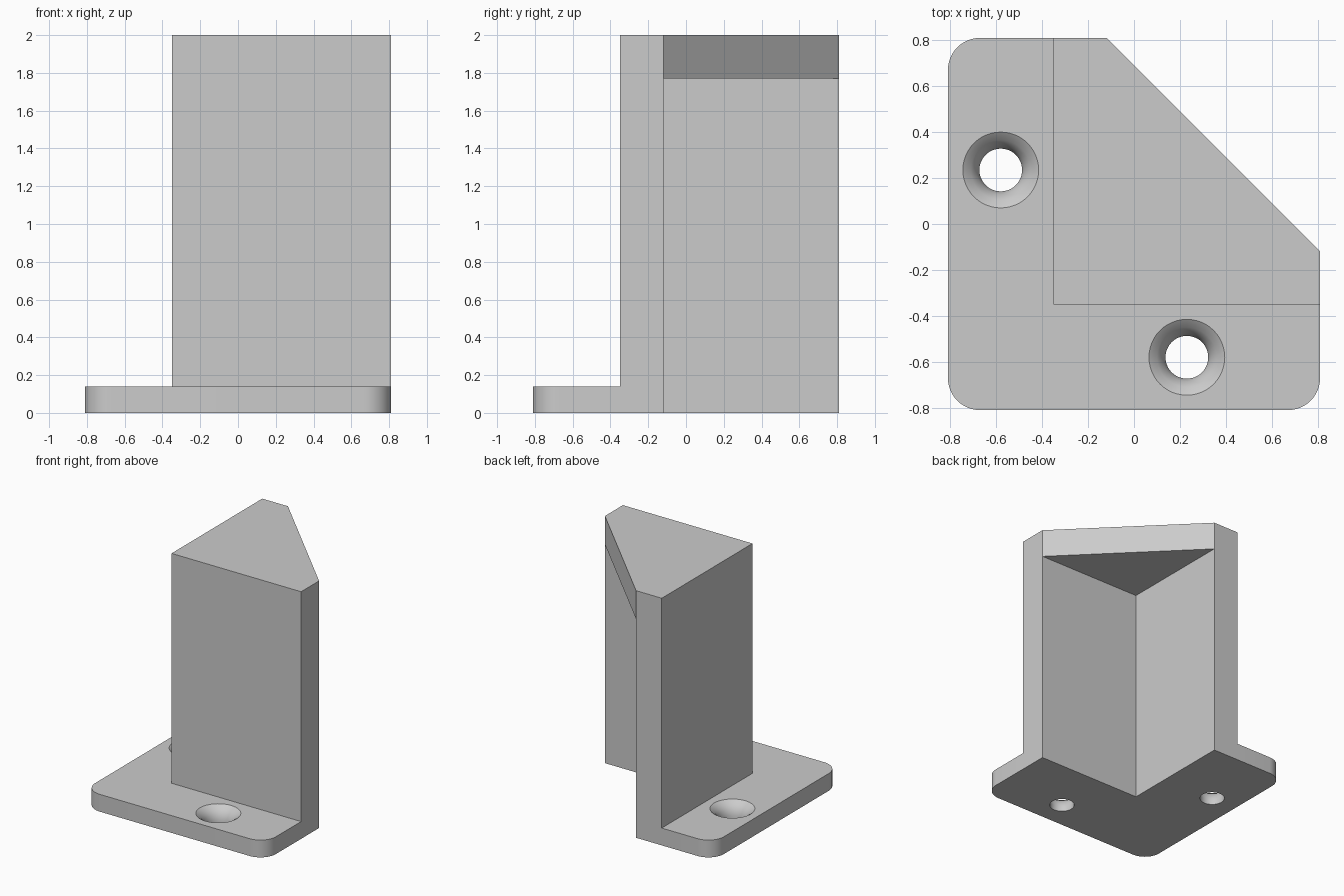
import bpy, bmesh, math

cube = bpy.data.objects.get("Cube")
if cube:
    bpy.data.objects.remove(cube, do_unlink=True)

HALF, OUTER, INNER = 0.81, -0.35, -0.12
PLATE, TOP, CAP = 0.14, 2.0, 1.77

grey = bpy.data.materials.new("plain_grey")
grey.use_nodes = True
colour = (0.6, 0.6, 0.6, 1)
grey.diffuse_color = colour
grey.node_tree.nodes["Principled BSDF"].inputs["Base Color"].default_value = colour


def finish(name, bm):
    bmesh.ops.recalc_face_normals(bm, faces=bm.faces[:])
    mesh = bpy.data.meshes.new(name)
    bm.to_mesh(mesh)
    bm.free()
    mesh.materials.append(grey)
    ob = bpy.data.objects.new(name, mesh)
    bpy.context.collection.objects.link(ob)
    return ob


def prism(name, outline, z0, z1):
    bm = bmesh.new()
    face = bm.faces.new([bm.verts.new((x, y, z0)) for x, y in outline])
    new = bmesh.ops.extrude_face_region(bm, geom=[face])["geom"]
    bmesh.ops.translate(bm, vec=(0, 0, z1 - z0),
                        verts=[v for v in new if isinstance(v, bmesh.types.BMVert)])
    return finish(name, bm)


def lathe(name, profile, centre, n=48):
    bm = bmesh.new()
    rings = [[bm.verts.new((centre[0] + r * math.cos(math.tau * i / n),
                            centre[1] + r * math.sin(math.tau * i / n), z))
              for i in range(n)] for r, z in profile]
    for a, b in zip(rings, rings[1:]):
        for i in range(n):
            j = (i + 1) % n
            bm.faces.new((a[i], a[j], b[j], b[i]))
    bm.faces.new(rings[0])
    bm.faces.new(rings[-1])
    return finish(name, bm)


def combine(target, tool, operation):
    tool.hide_render = True
    mod = target.modifiers.new(operation.lower(), "BOOLEAN")
    mod.operation, mod.solver, mod.object = operation, "EXACT", tool
    bpy.context.view_layer.objects.active = target
    bpy.ops.object.modifier_apply(modifier=mod.name)
    bpy.data.objects.remove(tool, do_unlink=True)


# Base plate with three rounded corners
R = 0.14
outline = [(HALF, HALF)]
for sx, sy, start in ((-1, 1, 90), (-1, -1, 180), (1, -1, 270)):
    for k in range(13):
        a = math.radians(start + 90 * k / 12)
        outline.append((sx * (HALF - R) + R * math.cos(a),
                        sy * (HALF - R) + R * math.sin(a)))
bracket = prism("corner_bracket", outline, 0, PLATE)

# Upright post with a diagonal rear side
post = prism("post", [(OUTER, OUTER), (HALF, OUTER), (HALF, INNER),
                      (INNER, HALF), (OUTER, HALF)], 0, TOP)
combine(bracket, post, "UNION")

# Square recess that leaves two walls and a cap
recess = prism("recess_cutter", [(INNER, INNER), (1, INNER), (1, 1), (INNER, 1)], -0.1, CAP)
combine(bracket, recess, "DIFFERENCE")

# Flared screw holes
flare = [(0.093, -0.05), (0.093, 0.04), (0.105, 0.08), (0.13, 0.115),
         (0.165, PLATE), (0.165, 0.2)]
for centre in ((-0.58, 0.235), (0.23, -0.58)):
    combine(bracket, lathe("screw_hole_cutter", flare, centre), "DIFFERENCE")

# Smooth the curved parts, keep the edges crisp
bpy.ops.object.select_all(action="DESELECT")
bracket.select_set(True)
bpy.context.view_layer.objects.active = bracket
bpy.ops.object.shade_smooth_by_angle(angle=math.radians(30))
